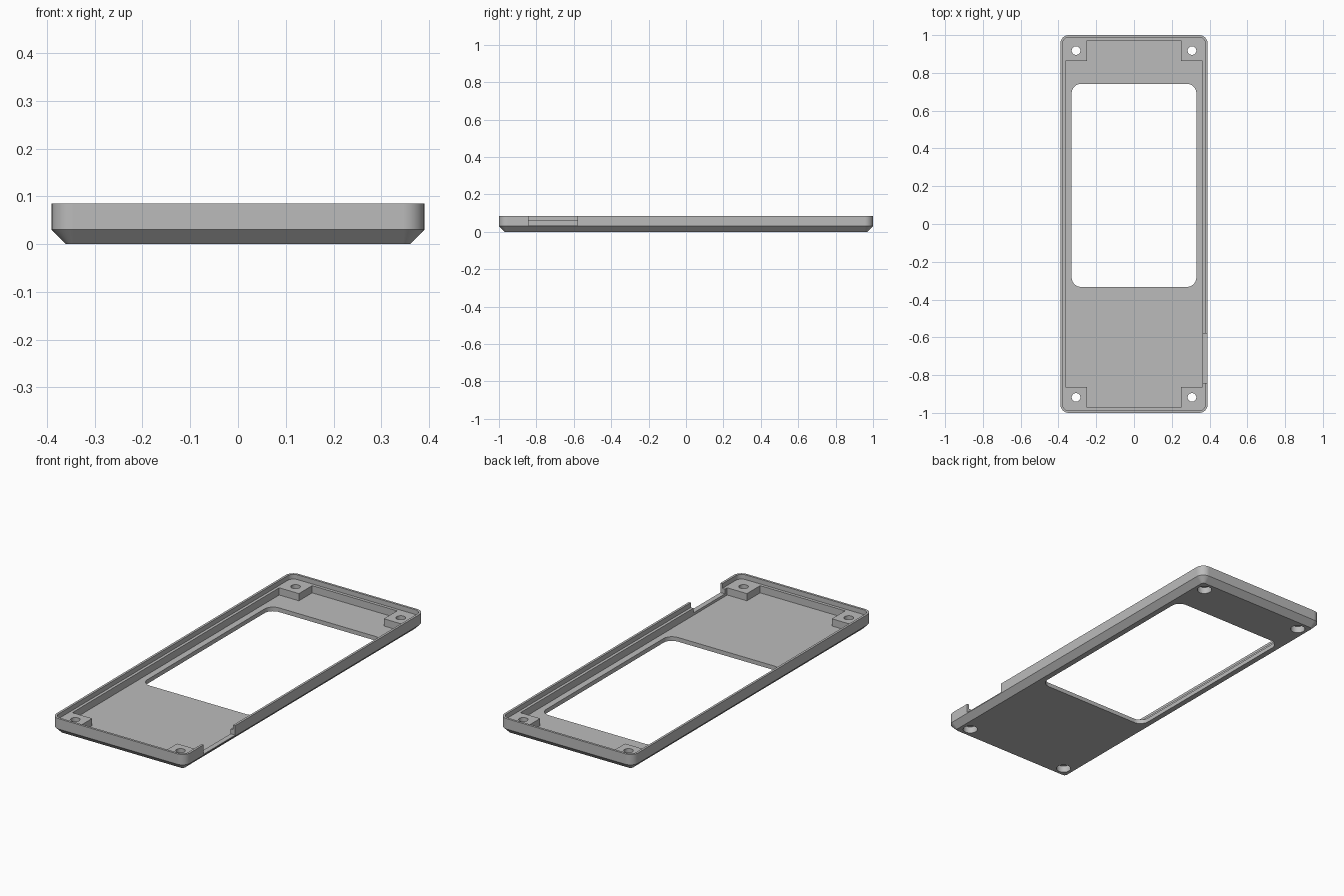
import bpy, bmesh, math
from mathutils import Vector

if "Cube" in bpy.data.objects:
    bpy.data.objects.remove(bpy.data.objects["Cube"])

HEIGHT, CHAMFER = 0.085, 0.03
FLOOR, LEDGE = 0.022, 0.06

grey = bpy.data.materials.new("plain grey")
grey.use_nodes = True
colour = (0.5, 0.5, 0.5, 1)
grey.diffuse_color = colour
grey.node_tree.nodes["Principled BSDF"].inputs["Base Color"].default_value = colour


def rounded_rect(x0, x1, y0, y1, r, steps=10):
    """Counter-clockwise outline of a rectangle with round corners."""
    centres = [(x1 - r, y1 - r), (x0 + r, y1 - r), (x0 + r, y0 + r), (x1 - r, y0 + r)]
    return [(cx + r * math.cos(a), cy + r * math.sin(a))
            for q, (cx, cy) in enumerate(centres)
            for a in [math.pi / 2 * (q + i / steps) for i in range(steps + 1)]]


def circle(cx, cy, r, sides=32):
    return [(cx + r * math.cos(2 * math.pi * i / sides),
             cy + r * math.sin(2 * math.pi * i / sides)) for i in range(sides)]


def loft(name, layers):
    """Solid through a stack of (outline, z) layers with equal point counts."""
    bm = bmesh.new()
    rings = [[bm.verts.new(Vector((x, y, z))) for x, y in outline] for outline, z in layers]
    bm.faces.new(rings[0][::-1])
    bm.faces.new(rings[-1])
    for low, high in zip(rings, rings[1:]):
        for i in range(len(low)):
            j = (i + 1) % len(low)
            bm.faces.new((low[i], low[j], high[j], high[i]))
    mesh = bpy.data.meshes.new(name)
    bm.to_mesh(mesh)
    bm.free()
    obj = bpy.data.objects.new(name, mesh)
    bpy.context.collection.objects.link(obj)
    return obj


def prism(name, outline, z0, z1):
    return loft(name, [(outline, z0), (outline, z1)])


# Outer shell with a chamfered underside
side = rounded_rect(-0.39, 0.39, -1, 1, 0.045)
base = rounded_rect(-0.36, 0.36, -0.97, 0.97, 0.015)
case = loft("case_cover", [(base, 0), (side, CHAMFER), (side, HEIGHT)])
case.data.materials.append(grey)

# Recess that leaves the thin outer lip and the ledge
cutters = [prism("lip_cutter", rounded_rect(-0.378, 0.378, -0.988, 0.988, 0.033),
                 LEDGE, HEIGHT + 0.1)]

# Cavity, cross-shaped so the four corner posts stay standing
px, py, wx, wy = 0.248, 0.862, 0.363, 0.972
cross = [(wx, -py), (wx, py), (px, py), (px, wy), (-px, wy), (-px, py),
         (-wx, py), (-wx, -py), (-px, -py), (-px, -wy), (px, -wy), (px, -py)]
cutters.append(prism("cavity_cutter", cross, FLOOR, HEIGHT + 0.1))

# Screen window
cutters.append(prism("window_cutter", rounded_rect(-0.33, 0.33, -0.333, 0.742, 0.05),
                     -0.1, HEIGHT + 0.1))

# Notch through the wall on the +x side
notch = [(0.34, -0.843), (0.45, -0.843), (0.45, -0.58), (0.34, -0.58)]
cutters.append(prism("notch_cutter", notch, 0.035, HEIGHT + 0.1))

# Screw holes, counterbored from below
for sx in (-1, 1):
    for sy in (-1, 1):
        x, y = 0.307 * sx, 0.918 * sy
        cutters.append(prism("screw_cutter", circle(x, y, 0.023), -0.1, HEIGHT + 0.1))
        cutters.append(prism("counterbore_cutter", circle(x, y, 0.036), -0.1, 0.035))

for cutter in cutters:
    cutter.hide_render = True
    cut = case.modifiers.new(cutter.name, "BOOLEAN")
    cut.operation = "DIFFERENCE"
    cut.solver = "EXACT"
    cut.object = cutter

# Bake the cuts and drop the cutters
graph = bpy.context.evaluated_depsgraph_get()
case.data = bpy.data.meshes.new_from_object(case.evaluated_get(graph))
case.data.name = "case_cover"
case.modifiers.clear()
for cutter in cutters:
    bpy.data.objects.remove(cutter)

# Smooth round corners, sharp edges elsewhere
bpy.ops.object.select_all(action="DESELECT")
case.select_set(True)
bpy.context.view_layer.objects.active = case
bpy.ops.object.shade_smooth_by_angle(angle=math.radians(30))
weighted = case.modifiers.new("even_shading", "WEIGHTED_NORMAL")
weighted.keep_sharp = True
